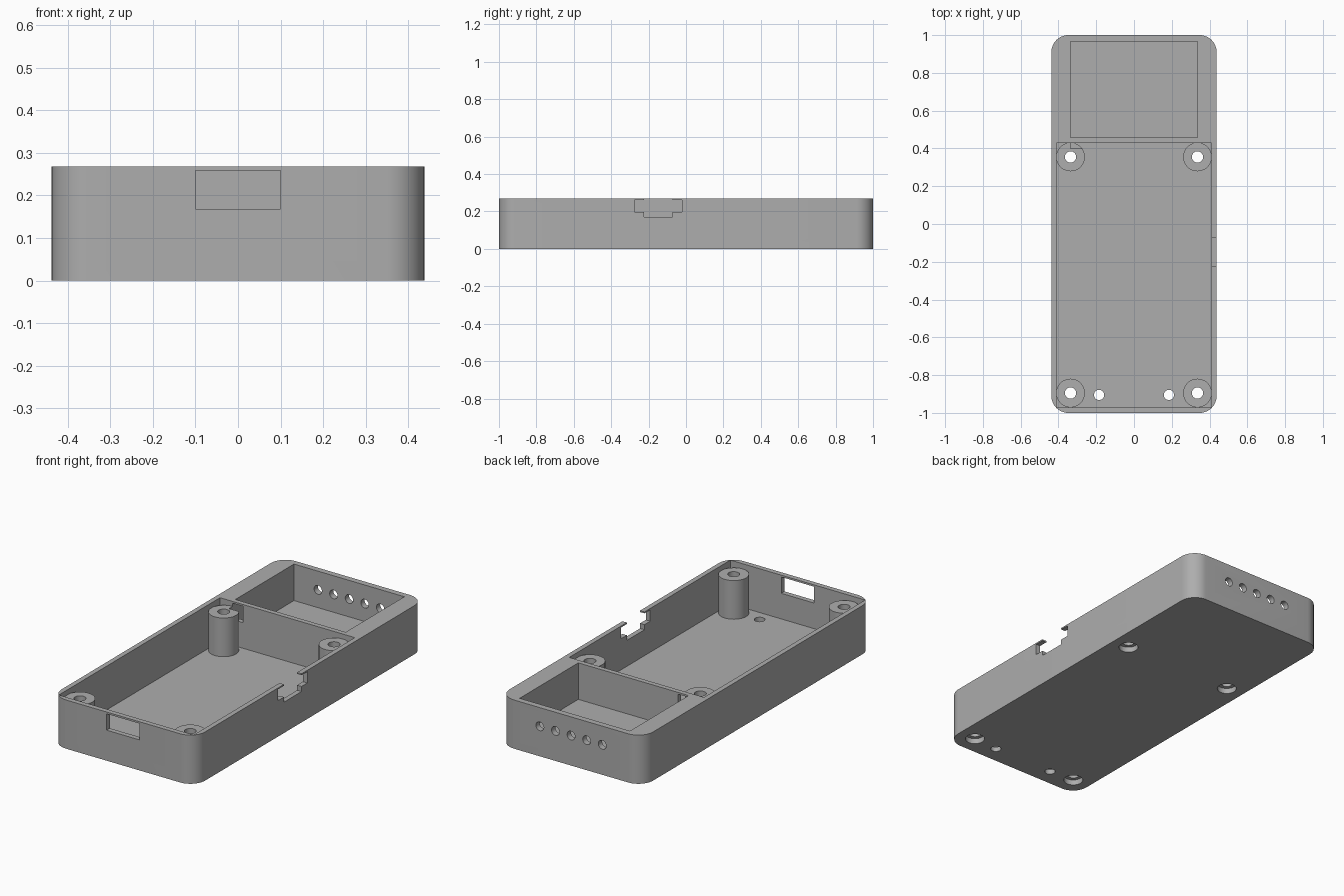
import bpy
import bmesh
from mathutils import Matrix

cube = bpy.data.objects.get("Cube")
if cube:
    bpy.data.objects.remove(cube, do_unlink=True)

W, L, H = 0.875, 2.0, 0.268      # outer size
WALL, FLOOR = 0.027, 0.027
POST_XY = [(x, y) for x in (-0.336, 0.336) for y in (-0.895, 0.355)]

grey = bpy.data.materials.new("plain grey")
grey.use_nodes = True
colour = (0.42, 0.42, 0.42, 1)
grey.diffuse_color = colour
grey.node_tree.nodes["Principled BSDF"].inputs["Base Color"].default_value = colour


def add(name, bm):
    mesh = bpy.data.meshes.new(name)
    bm.to_mesh(mesh)
    bm.free()
    mesh.materials.append(grey)
    ob = bpy.data.objects.new(name, mesh)
    bpy.context.collection.objects.link(ob)
    return ob


def box(name, xs, ys, zs, corner=0):
    bm = bmesh.new()
    bmesh.ops.create_cube(bm, size=1)
    for v in bm.verts:
        v.co = [a + (b - a) * (c + 0.5) for (a, b), c in zip((xs, ys, zs), v.co)]
    if corner:
        upright = [e for e in bm.edges if abs(e.verts[0].co.z - e.verts[1].co.z) > 0.01]
        bmesh.ops.bevel(bm, geom=upright, offset=corner, segments=12,
                        profile=0.5, affect='EDGES')
    return add(name, bm)


def cylinder(name, centre, radius, depth, along_y=False, sides=40):
    bm = bmesh.new()
    matrix = Matrix.Translation(centre)
    if along_y:
        matrix = matrix @ Matrix.Rotation(1.5707963, 4, 'X')
    bmesh.ops.create_cone(bm, cap_ends=True, segments=sides, radius1=radius,
                          radius2=radius, depth=depth, matrix=matrix)
    return add(name, bm)


def combine(body, tool, operation='DIFFERENCE'):
    mod = body.modifiers.new(tool.name, 'BOOLEAN')
    mod.object, mod.operation, mod.solver = tool, operation, 'EXACT'
    bpy.context.view_layer.objects.active = body
    bpy.ops.object.modifier_apply(modifier=mod.name)
    bpy.data.objects.remove(tool, do_unlink=True)


# Outer tray with rounded upright corners
case = box("enclosure_base", (-W / 2, W / 2), (-L / 2, L / 2), (0, H), 0.09)

# Main compartment and shallower rear compartment
inner = W / 2 - WALL
combine(case, box("main_cavity", (-inner, inner), (-0.972, 0.43), (FLOOR, 0.4)))
combine(case, box("rear_cavity", (-0.336, 0.336), (0.457, 0.967), (0.067, 0.4)))

# Screw posts, then their screw holes and recesses underneath
for x, y in POST_XY:
    combine(case, cylinder("post", (x, y, 0.13), 0.076, 0.22), 'UNION')
for x, y in POST_XY:
    combine(case, cylinder("screw_hole", (x, y, 0.15), 0.03, 0.5))
    combine(case, cylinder("screw_recess", (x, y, 0), 0.05, 0.06))

# Small floor holes
for x in (-0.185, 0.185):
    combine(case, cylinder("floor_hole", (x, -0.905, 0), 0.027, 0.2))

# Row of holes through the back wall
for i in range(-2, 3):
    combine(case, cylinder("back_hole", (i * 0.095, 1, 0.165), 0.024, 0.2, True))

# Front window and cable slot in the partition
combine(case, box("front_window", (-0.1, 0.1), (-1.1, -0.95), (0.168, 0.258)))
combine(case, box("cable_slot", (-0.335, -0.27), (0.4, 0.5), (0.168, 0.258)))

# Stepped switch opening in the side wall
combine(case, box("switch_wide", (0.38, 0.5), (-0.275, -0.022), (0.198, 0.26)))
combine(case, box("switch_narrow", (0.38, 0.5), (-0.225, -0.072), (0.17, 0.4)))

bpy.ops.object.select_all(action='DESELECT')
case.select_set(True)
bpy.context.view_layer.objects.active = case
bpy.ops.object.shade_smooth_by_angle(angle=0.52)
